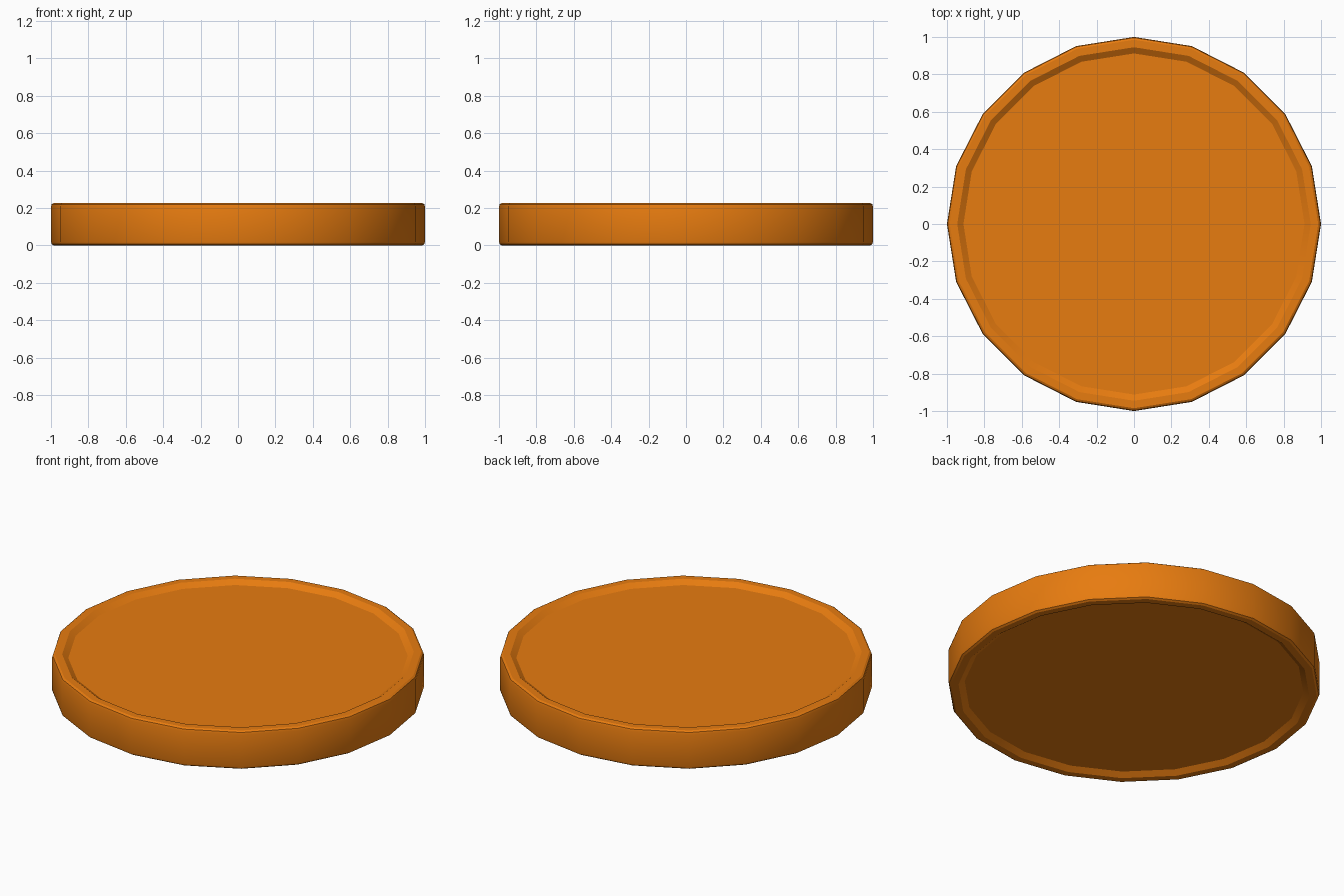
import bpy, bmesh
from math import pi, cos, sin

if "Cube" in bpy.data.objects:
    bpy.data.objects.remove(bpy.data.objects["Cube"])

SIDES = 20
HEIGHT = 0.227
MID = HEIGHT / 2

# Upper half of the cross-section (radius, height above the mid plane):
# recessed face, sloping lip, flat rim, softened outer corner
upper = [(0.912, MID - 0.022), (0.945, MID), (0.985, MID),
         (0.996, MID - 0.007), (1.0, MID - 0.02)]
profile = upper + [(r, -z) for r, z in reversed(upper)]

# Revolve the profile into a low-poly disc with a recess on both faces
bm = bmesh.new()
rings = []
for r, z in profile:
    rings.append([bm.verts.new((r * cos(2 * pi * i / SIDES),
                                r * sin(2 * pi * i / SIDES), z + MID))
                  for i in range(SIDES)])
for a, b in zip(rings, rings[1:]):
    for i in range(SIDES):
        j = (i + 1) % SIDES
        bm.faces.new((a[i], b[i], b[j], a[j]))
bm.faces.new(rings[0])
bm.faces.new(rings[-1])
bmesh.ops.recalc_face_normals(bm, faces=bm.faces[:])

mesh = bpy.data.meshes.new("rimmed_disc")
bm.to_mesh(mesh)
bm.free()
disc = bpy.data.objects.new("rimmed_disc", mesh)
bpy.context.collection.objects.link(disc)

# Orange material
orange = bpy.data.materials.new("orange")
orange.diffuse_color = (0.80, 0.20, 0.005, 1)
orange.use_nodes = True
orange.node_tree.nodes["Principled BSDF"].inputs["Base Color"].default_value = orange.diffuse_color
mesh.materials.append(orange)

# Smooth round the wall, crisp at the rim
bpy.context.view_layer.objects.active = disc
disc.select_set(True)
bpy.ops.object.shade_smooth_by_angle(angle=0.52)
